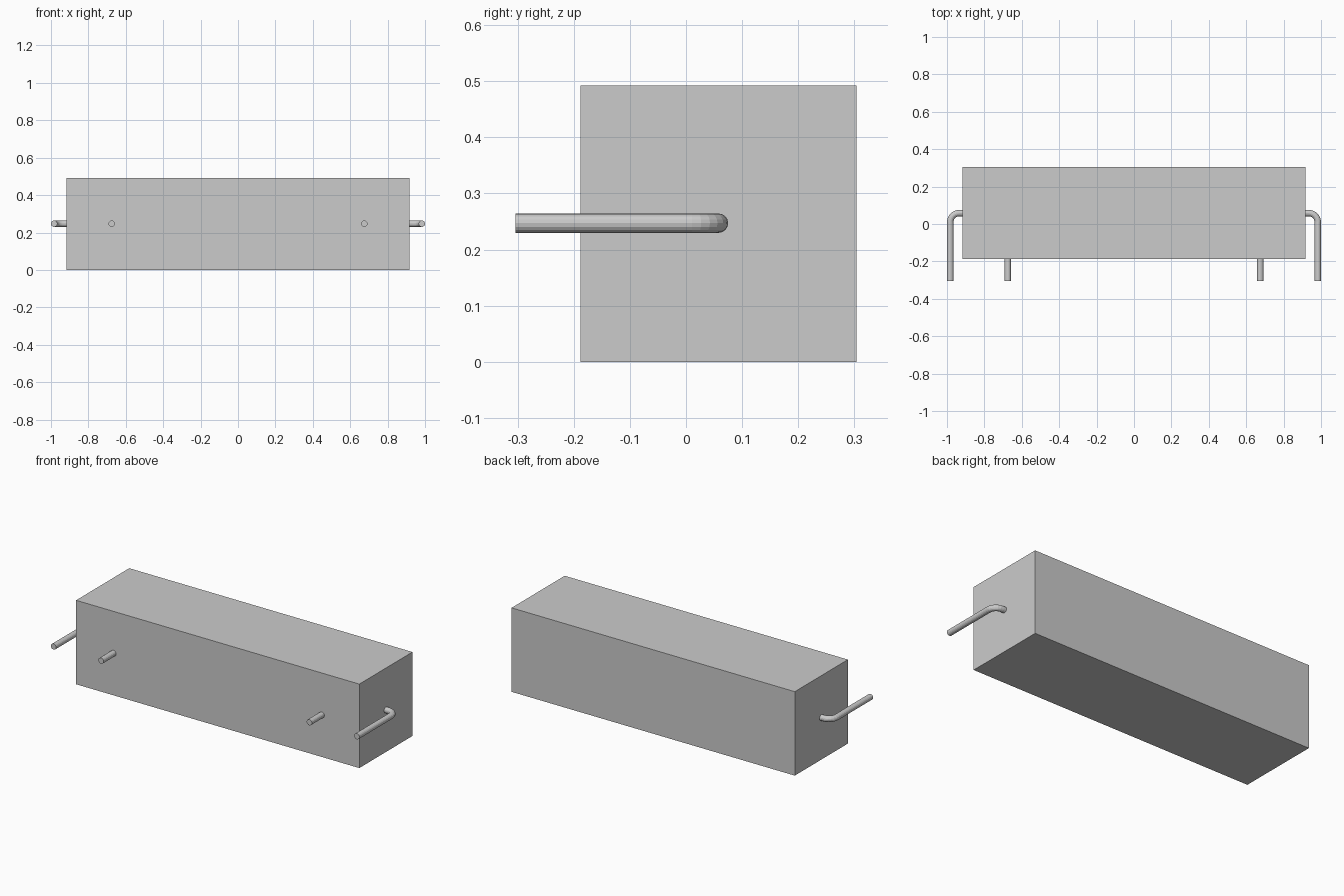
import bpy
from math import sin, cos, pi

if "Cube" in bpy.data.objects:
    bpy.data.objects.remove(bpy.data.objects["Cube"])

PIN_R, PIN_Z, FRONT_Y = 0.0172, 0.247, -0.304
BODY_X, BODY_Y0, BODY_Y1, BODY_H = 0.918, -0.188, 0.304, 0.492


def mirrored_pin(name, points):
    """Round rod along a path, capped, mirrored across x = 0."""
    curve = bpy.data.curves.new(name + "_path", 'CURVE')
    curve.dimensions = '3D'
    curve.bevel_depth = PIN_R
    curve.bevel_resolution = 6
    curve.use_fill_caps = True
    spline = curve.splines.new('POLY')
    spline.points.add(len(points) - 1)
    for p, (x, y) in zip(spline.points, points):
        p.co = (x, y, PIN_Z, 1)
    spline.use_smooth = False
    obj = bpy.data.objects.new(name, curve)
    bpy.context.collection.objects.link(obj)
    bpy.ops.object.select_all(action='DESELECT')
    obj.select_set(True)
    bpy.context.view_layer.objects.active = obj
    bpy.ops.object.convert(target='MESH')
    obj = bpy.context.object
    obj.name = name
    obj.modifiers.new("mirror", 'MIRROR')
    return obj


# Body block
bpy.ops.mesh.primitive_cube_add(size=1, location=(0, (BODY_Y0 + BODY_Y1) / 2, BODY_H / 2))
body = bpy.context.object
body.name = "body"
body.scale = (2 * BODY_X, BODY_Y1 - BODY_Y0, BODY_H)

# Straight front pins
mirrored_pin("front_pins", [(0.675, BODY_Y0), (0.675, FRONT_Y)])

# Side pins: out of the end face, then bent forward
end_x, bend, side_y = 1 - PIN_R, 0.048, (BODY_Y0 + BODY_Y1) / 2
arc = [(end_x - bend + bend * sin(i * pi / 12),
        side_y - bend + bend * cos(i * pi / 12)) for i in range(7)]
mirrored_pin("side_pins", [(BODY_X, side_y)] + arc + [(end_x, FRONT_Y)])
